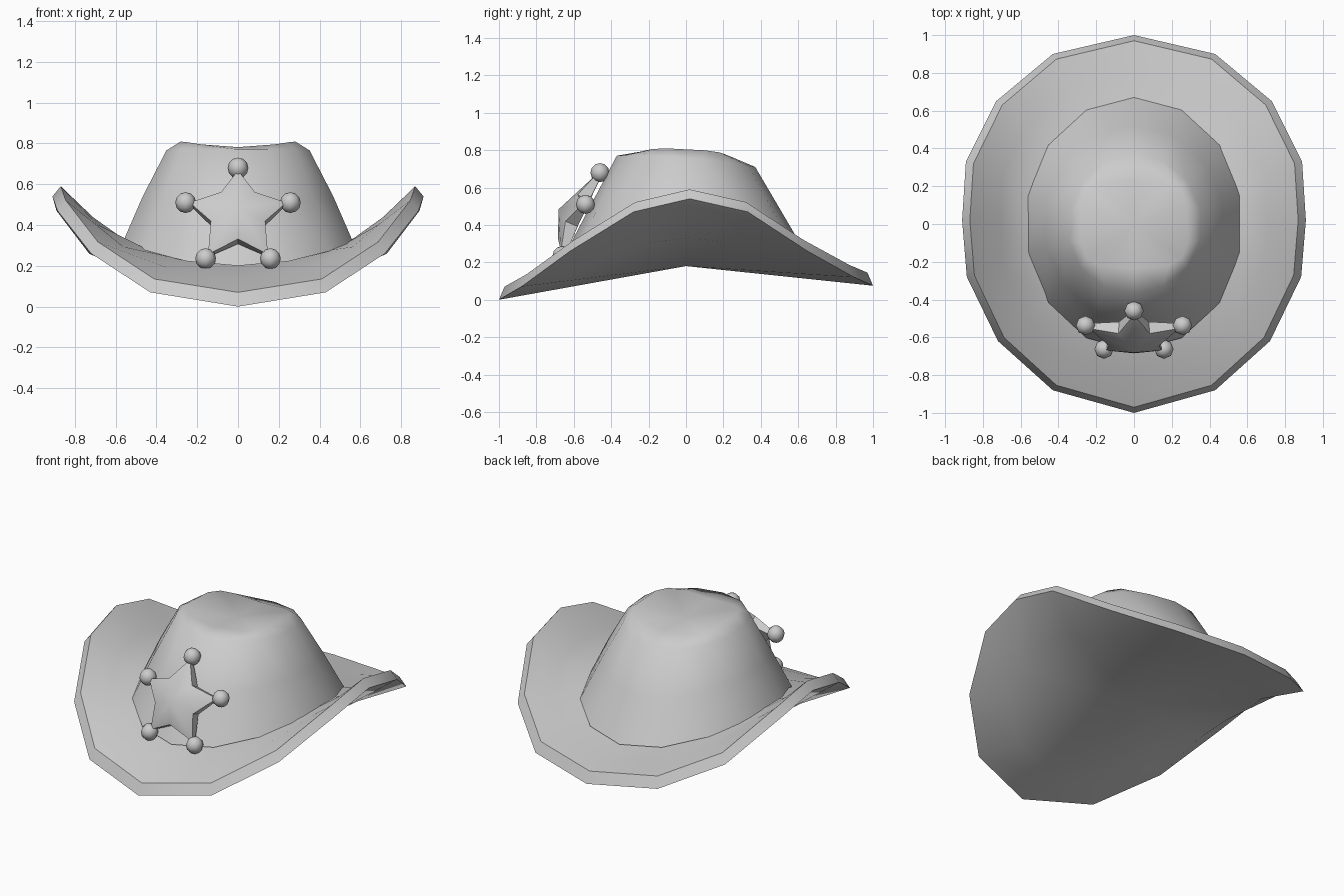
import bpy, bmesh, math
from mathutils import Matrix, Vector

if "Cube" in bpy.data.objects:
    bpy.data.objects.remove(bpy.data.objects["Cube"])

grey = bpy.data.materials.new("soft_grey")
grey.use_nodes = True
COLOR = (0.6, 0.6, 0.6, 1)
grey.diffuse_color = COLOR
grey.node_tree.nodes["Principled BSDF"].inputs["Base Color"].default_value = COLOR


def finish(name, bm, angle):
    """Turn a bmesh into a shaded object."""
    bmesh.ops.recalc_face_normals(bm, faces=bm.faces)
    mesh = bpy.data.meshes.new(name)
    bm.to_mesh(mesh)
    bm.free()
    mesh.materials.append(grey)
    obj = bpy.data.objects.new(name, mesh)
    bpy.context.collection.objects.link(obj)
    bpy.ops.object.select_all(action="DESELECT")
    obj.select_set(True)
    bpy.context.view_layer.objects.active = obj
    bpy.ops.object.shade_smooth_by_angle(angle=math.radians(angle))
    return obj


def loft(bm, rings, start=None, end=None):
    """Bridge closed rings of points; fan either end to a centre point."""
    loops = [[bm.verts.new(p) for p in ring] for ring in rings]
    n = len(loops[0])
    for a, b in zip(loops, loops[1:]):
        for i in range(n):
            j = (i + 1) % n
            bm.faces.new((a[i], a[j], b[j], b[i]))
    for loop, tip in ((loops[0], start), (loops[-1], end)):
        if tip is not None:
            c = bm.verts.new(tip)
            for i in range(n):
                bm.faces.new((loop[i], loop[(i + 1) % n], c))


# Brim: half outline from front to back, mirrored across x
half = [(0, -1, 0.0), (0.43, -0.88, 0.07), (0.72, -0.62, 0.26), (0.885, -0.28, 0.47),
        (0.91, 0.02, 0.54), (0.89, 0.33, 0.47), (0.73, 0.65, 0.26), (0.43, 0.9, 0.12),
        (0, 1, 0.075)]
rim = half + [(-x, y, z) for x, y, z in reversed(half[1:-1])]


def inner_z(y):
    return 0.32 - 0.12 * y * y


under = [(x * 0.75, y * 0.75, 0.18 + (z - 0.18) * (0.42 if z > 0.18 else 0.75))
         for x, y, z in rim]
lip = [(x * 0.955, y * 0.97, z + 0.05 + 0.02 * y * y) for x, y, z in rim]
middle = [(x * 0.78, y * 0.8, inner_z(y) + 0.42 * (z + 0.06 - inner_z(y))) for x, y, z in rim]
inside = [(x * 0.6, y * 0.62, inner_z(y)) for x, y, z in rim]
bm = bmesh.new()
loft(bm, [under, rim, lip, middle, inside], (0, 0, 0.18), (0, 0, 0.33))
finish("brim", bm, 42)

# Crown: saddle base, sloped shoulder, pinched boxy top
SIDES = 14
base, waist, shoulder, top = [], [], [], []
for i in range(SIDES):
    a = math.tau * i / SIDES
    s, c = math.sin(a), math.cos(a)
    base.append((0.58 * s, 0.67 * c, 0.32 - 0.12 * c * c))
    shoulder.append((0.36 * s, 0.37 * c, 0.76 - 0.02 * c * c - 0.03 * c))
    waist.append([0.5 * (p + q) for p, q in zip(base[-1], shoulder[-1])])
    waist[-1][0] *= 1.02
    bx = math.copysign(abs(s) ** 0.55, s)
    by = math.copysign(abs(c) ** 0.55, c)
    top.append((0.285 * bx, 0.235 * by, 0.77 + 0.035 * bx * bx - 0.012 * by))
bm = bmesh.new()
loft(bm, [base, waist, shoulder, top], None, (0, 0, 0.755))
finish("crown", bm, 60)

# Star badge: built facing +z, then leaned back onto the crown front
lean = Matrix.Translation((0, -0.572, 0.434)) @ Matrix.Rotation(math.radians(65.5), 4, "X")


def star_ring(tip_r, tip_h, notch_r, notch_h):
    ring = []
    for i in range(10):
        a = math.pi / 2 + math.pi * i / 5
        r, h = (notch_r, notch_h) if i % 2 else (tip_r, tip_h)
        ring.append((r * math.cos(a), r * math.sin(a), h))
    return ring


bm = bmesh.new()
loft(bm, [star_ring(0.25, -0.015, 0.135, -0.01), star_ring(0.25, 0.015, 0.14, 0.06)],
     (0, 0, -0.01), (0, 0, 0.12))
bm.transform(lean)
finish("star_badge", bm, 45)

# Round knobs on the star tips
bm = bmesh.new()
for i in range(5):
    a = math.pi / 2 + math.tau * i / 5
    spot = lean @ Vector((0.27 * math.cos(a), 0.27 * math.sin(a), 0))
    bmesh.ops.create_uvsphere(bm, u_segments=8, v_segments=6, radius=0.051,
                              matrix=Matrix.Translation(spot))
finish("star_knobs", bm, 60)
